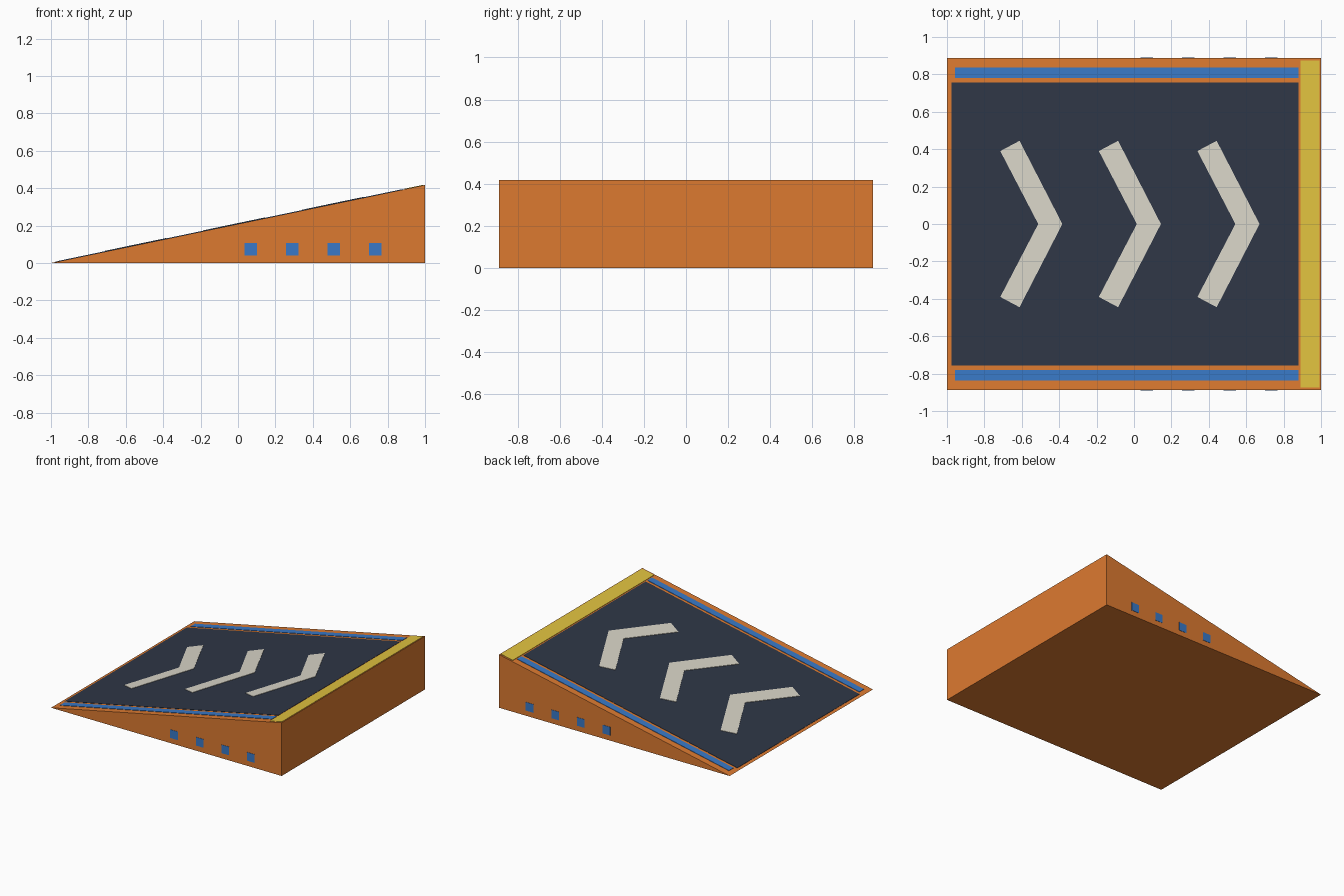
import bpy, bmesh
from mathutils import Vector

if "Cube" in bpy.data.objects:
    bpy.data.objects.remove(bpy.data.objects["Cube"])

HALF_W = 0.888
HEIGHT = 0.417


def material(name, rgb):
    m = bpy.data.materials.new(name)
    m.diffuse_color = (*rgb, 1)
    m.use_nodes = True
    m.node_tree.nodes["Principled BSDF"].inputs["Base Color"].default_value = m.diffuse_color
    return m


ORANGE = material("orange", (0.72, 0.195, 0.03))
NAVY = material("navy", (0.028, 0.038, 0.062))
BLUE = material("blue", (0.04, 0.19, 0.57))
YELLOW = material("yellow", (0.75, 0.54, 0.05))
CREAM = material("cream", (0.70, 0.67, 0.58))


def prism(name, base, offset, mat):
    """Closed prism from a base outline extruded along an offset vector."""
    bm = bmesh.new()
    face = bm.faces.new([bm.verts.new(p) for p in base])
    ext = bmesh.ops.extrude_face_region(bm, geom=[face])
    for v in ext["geom"]:
        if isinstance(v, bmesh.types.BMVert):
            v.co += Vector(offset)
    bmesh.ops.recalc_face_normals(bm, faces=bm.faces[:])
    me = bpy.data.meshes.new(name)
    bm.to_mesh(me)
    bm.free()
    me.materials.append(mat)
    ob = bpy.data.objects.new(name, me)
    bpy.context.collection.objects.link(ob)
    return ob


def slope_z(x):
    return HEIGHT * (x + 1) / 2


def inlay(name, outline, lift, mat):
    """Thin plate following the ramp slope, slightly proud of it."""
    sink = 0.001
    base = [(x, y, slope_z(x) - sink) for x, y in outline]
    return prism(name, base, (0, 0, sink + lift), mat)


def rect(x0, x1, y0, y1):
    return [(x0, y0), (x1, y0), (x1, y1), (x0, y1)]


# Wedge body
prism("ramp_body", [(-1, -HALF_W, 0), (1, -HALF_W, 0), (1, -HALF_W, HEIGHT)],
      (0, 2 * HALF_W, 0), ORANGE)

# Dark driving surface and yellow lip along the high edge
inlay("deck_panel", rect(-0.975, 0.88, -0.757, 0.757), 0.002, NAVY)
inlay("top_lip", rect(0.89, 0.993, -0.875, 0.875), 0.003, YELLOW)

# Direction chevrons
for i in range(3):
    dx = 0.527 * i
    half = [(-0.612, 0.445), (-0.715, 0.39)]
    pts = [(-0.383, 0), half[0], half[1], (-0.512, 0),
           (half[1][0], -half[1][1]), (half[0][0], -half[0][1])]
    inlay(f"chevron_{i + 1}", [(x + dx, y) for x, y in pts], 0.005, CREAM)

# Edge stripes and side marker squares on both sides
for side, s in (("front", -1), ("back", 1)):
    inlay(f"{side}_stripe", rect(-0.958, 0.88, s * 0.78, s * 0.836), 0.003, BLUE)
    for i in range(4):
        x, z, h = 0.068 + 0.222 * i, 0.074, 0.033
        y = s * (HALF_W - 0.004)
        prism(f"{side}_marker_{i + 1}",
              [(x - h, y, z - h), (x + h, y, z - h), (x + h, y, z + h), (x - h, y, z + h)],
              (0, s * 0.006, 0), BLUE)
